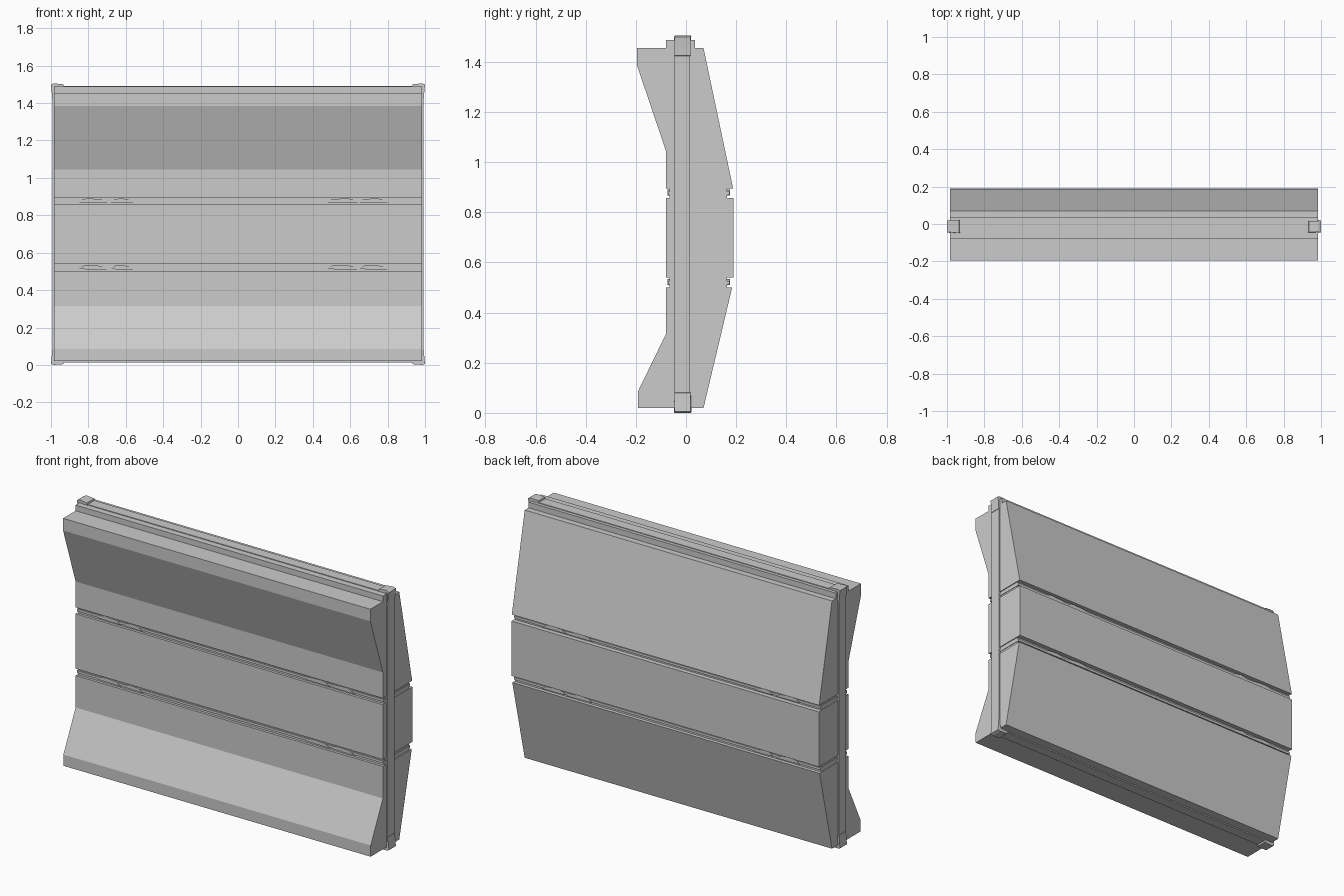
import bpy, bmesh, random
from mathutils import Vector

if "Cube" in bpy.data.objects:
    bpy.data.objects.remove(bpy.data.objects["Cube"])

random.seed(4)
HALF = 0.985


def make(name, bm):
    bmesh.ops.recalc_face_normals(bm, faces=bm.faces)
    me = bpy.data.meshes.new(name)
    bm.to_mesh(me)
    bm.free()
    ob = bpy.data.objects.new(name, me)
    bpy.context.collection.objects.link(ob)
    return ob


def extrude_x(name, profile, x0=-HALF, x1=HALF):
    """Sweep a (y, z) outline along x."""
    bm = bmesh.new()
    face = bm.faces.new([bm.verts.new((x0, y, z)) for y, z in profile])
    res = bmesh.ops.extrude_face_region(bm, geom=[face])
    vs = [v for v in res["geom"] if isinstance(v, bmesh.types.BMVert)]
    bmesh.ops.translate(bm, verts=vs, vec=(x1 - x0, 0, 0))
    return make(name, bm)


def box(name, x, y, z):
    return extrude_x(name, [(y[0], z[0]), (y[1], z[0]), (y[1], z[1]), (y[0], z[1])], *x)


def prism_y(name, outline, y0, y1):
    """Sweep an (x, z) outline along y."""
    bm = bmesh.new()
    face = bm.faces.new([bm.verts.new((x, y0, z)) for x, z in outline])
    res = bmesh.ops.extrude_face_region(bm, geom=[face])
    vs = [v for v in res["geom"] if isinstance(v, bmesh.types.BMVert)]
    bmesh.ops.translate(bm, verts=vs, vec=(0, y1 - y0, 0))
    return make(name, bm)


# Three main wall slabs
extrude_x("upper_slab", [(-0.195, 1.455), (-0.195, 1.385), (-0.08, 1.045), (-0.08, 0.895),
                         (0.188, 0.895), (0.07, 1.455), (0.035, 1.455), (0.035, 1.488),
                         (-0.08, 1.488), (-0.08, 1.455)])
extrude_x("middle_slab", [(-0.08, 0.54), (0.19, 0.54), (0.19, 0.858), (-0.08, 0.858)])
extrude_x("lower_slab", [(-0.08, 0.5), (-0.08, 0.315), (-0.192, 0.085), (-0.192, 0.02),
                         (0.07, 0.02), (0.184, 0.5)])

# Recessed seams between slabs: core, raised rib and uneven chips
for label, z0, z1 in (("lower", 0.5, 0.54), ("upper", 0.858, 0.895)):
    zc = (z0 + z1) / 2
    box(label + "_seam_core", (-0.98, 0.98), (-0.065, 0.164), (z0, z1))
    box(label + "_seam_rib", (-0.983, 0.983), (-0.071, 0.173), (zc - 0.007, zc + 0.007))
    for a, b in ((-0.85, -0.7), (-0.68, -0.56), (0.48, 0.64), (0.65, 0.8)):
        m = a + (b - a) * random.uniform(0.3, 0.7)
        prism_y(label + "_seam_chip", [(a, zc - 0.008), (b, zc - 0.01), (b - 0.03, zc + 0.009),
                                       (m, zc + 0.014), (a + 0.02, zc + 0.01)], -0.074, 0.176)

# Thin frame wrapped around the slab ends, top and bottom
for side, s in (("left", -1), ("right", 1)):
    xs = sorted((s * 0.97, s * 0.992))
    box(side + "_frame_bar", xs, (-0.046, 0.016), (0.014, 1.492))
box("top_frame_bar", (-0.98, 0.98), (-0.044, 0.016), (1.47, 1.492))
box("bottom_frame_bar", (-0.98, 0.98), (-0.044, 0.016), (0.013, 0.04))

# Worn corner caps on the frame
for sx in (-1, 1):
    for top in (False, True):
        def fz(d):
            return 1.505 - d if top else d
        pts = [(1.0, 0.006), (0.985, 0.0), (0.935, 0.004), (0.93, 0.02), (0.96, 0.05),
               (0.975, 0.085), (0.994, 0.08), (0.996, 0.045)]
        ob = prism_y("corner_cap", [(sx * x, fz(d)) for x, d in pts], -0.046, 0.018)
        for v in ob.data.vertices:
            if abs(v.co.x) < 0.99:
                v.co += Vector((0, random.uniform(-0.004, 0.004), 0))
